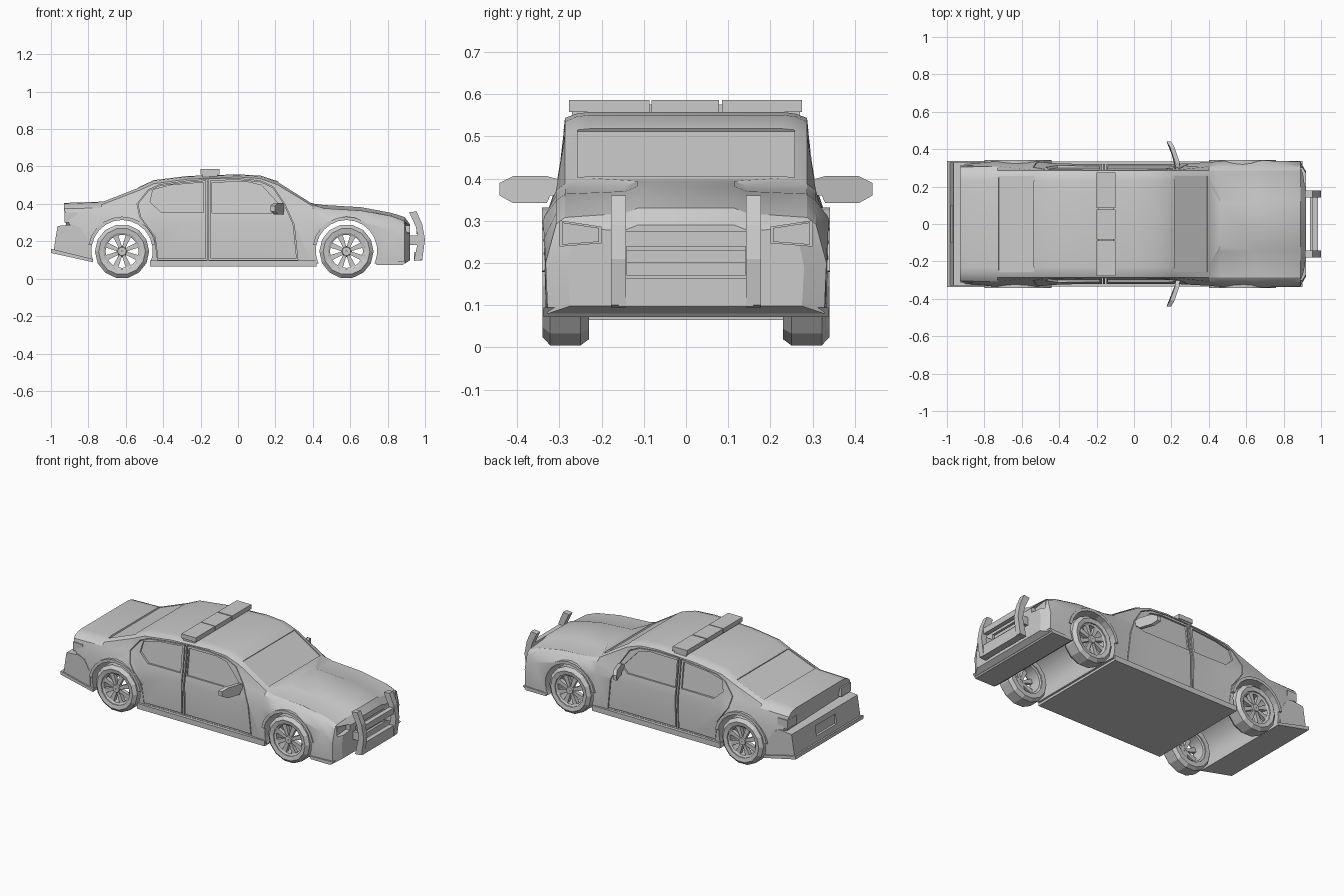
import bpy, bmesh, math
from mathutils import Vector, Matrix

if "Cube" in bpy.data.objects:
    bpy.data.objects.remove(bpy.data.objects["Cube"])

SIDES = (1, -1)
WHEELS = (-.62, .58)
AXLE = .146


def rings(name, loops, closed=False):
    """Bridge equal loops of points; cap the ends unless closed."""
    bm = bmesh.new()
    vs = [[bm.verts.new(p) for p in l] for l in loops]
    n, m = len(loops[0]), len(loops)
    for i in range(m if closed else m - 1):
        a, b = vs[i], vs[(i + 1) % m]
        for j in range(n):
            k = (j + 1) % n
            bm.faces.new((a[j], a[k], b[k], b[j]))
    if not closed:
        bm.faces.new(vs[0])
        bm.faces.new(vs[-1])
    bmesh.ops.recalc_face_normals(bm, faces=bm.faces)
    me = bpy.data.meshes.new(name)
    bm.to_mesh(me)
    bm.free()
    ob = bpy.data.objects.new(name, me)
    bpy.context.collection.objects.link(ob)
    return ob


def extrude_y(name, pts, a, b, slope=0.0):
    """Extrude an (x, z) outline; slope tilts the first end with height."""
    return rings(name, [[(u, a + slope * (v - .38), v) for u, v in pts], [(u, b, v) for u, v in pts]])


def extrude_x(name, pts, a, b):
    return rings(name, [[(t, u, v) for u, v in pts] for t in (a, b)])


def slab(name, pts, w):
    return extrude_y(name, pts, -w, w)


def box(name, x0, x1, y0, y1, z0, z1):
    return extrude_y(name, [(x0, z0), (x1, z0), (x1, z1), (x0, z1)], y0, y1)


def lathe(name, prof, n, x, side):
    """Spin a (radius, y) profile around a wheel axle."""
    angles = [2 * math.pi * k / n for k in range(n)]
    return rings(name, [[(x + r * math.cos(a), side * y, AXLE + r * math.sin(a)) for r, y in prof]
                        for a in angles], True)


def arc(x, r, start, end, n):
    angles = [math.radians(start + (end - start) * k / n) for k in range(n + 1)]
    return [(x + r * math.cos(a), .15 + r * math.sin(a)) for a in angles]


def activate(ob):
    bpy.ops.object.select_all(action='DESELECT')
    bpy.context.view_layer.objects.active = ob
    ob.select_set(True)


def boolean(ob, cutter, op='DIFFERENCE'):
    md = ob.modifiers.new("cut", 'BOOLEAN')
    md.object, md.operation, md.solver = cutter, op, 'EXACT'
    activate(ob)
    bpy.ops.object.modifier_apply(modifier=md.name)
    bpy.data.objects.remove(cutter)


def smooth(ob):
    activate(ob)
    bpy.ops.object.shade_smooth_by_angle(angle=math.radians(25))


def scaled(pts, f):
    c = sum((Vector(p) for p in pts), Vector((0, 0))) / len(pts)
    return [tuple(c + (Vector(p) - c) * f) for p in pts]


# Body section by rule: flank height and width, roof/hood edge height, centre height
def section(x, zm, w, ze, zc):
    zb = .08 + max(0, -.6 - x) * .12 + max(0, x - .89) * .6
    ws = min(.308, w - .015)
    we = min(.287, ws - .015)
    hood = x > .41
    yc = .145 if hood else .26
    zs = min(.382, ze - .016)
    drop = .012 if hood else .004
    half = [(w - .005, zb), (w, zm), (ws, zs), (we, ze), (yc, zc - drop), (yc - .03, zc)]
    lean = .03 if x < -.9 else 0
    right = [(x + (lean if i < 2 else 0), y, z) for i, (y, z) in enumerate(half)]
    return right + [(a, -y, z) for a, y, z in reversed(right)]


body = rings("body_shell", [section(*s) for s in (
    (-.93, .285, .32, .39, .405),
    (-.73, .29, .336, .395, .412),
    (-.53, .30, .336, .472, .49),
    (-.45, .30, .326, .508, .527),
    (-.27, .30, .32, .532, .549),
    (0, .30, .32, .544, .558),
    (.12, .30, .32, .535, .551),
    (.21, .30, .32, .503, .522),
    (.40, .30, .33, .388, .402),
    (.46, .305, .336, .376, .394),
    (.66, .305, .34, .364, .382),
    (.82, .26, .336, .335, .352),
    (.89, .20, .333, .308, .33),
    (.92, .19, .28, .28, .29))])

# Wheel wells run right across the body
for wx in WHEELS:
    boolean(body, slab("well_cutter", arc(wx, .164, 0, 350, 35), .5))

# Windscreen and rear glass recesses
for x0, z0, x1, z1 in ((-.73, .412, -.53, .49), (.21, .522, .40, .402)):
    dx, dz = x1 - x0, z1 - z0
    h = math.hypot(dx, dz) * .47
    c = box("glass_cutter", -h, h, -.257, .257, -.008, .06)
    c.data.transform(Matrix.Translation(((x0 + x1) / 2, 0, (z0 + z1) / 2))
                     @ Matrix.Rotation(-math.atan2(dz, dx), 4, 'Y'))
    boolean(body, c)

# Grille mouth, headlamps and tail lamps
boolean(body, box("grille_cutter", .905, 1, -.14, .14, .17, .255))
box("grille_bar", .89, .914, -.14, .14, .20, .23)
for s in SIDES:
    pts = [(s * .20, .248), (s * .20, .285), (s * .30, .30), (s * .30, .24)]
    boolean(body, extrude_x("lamp_cutter", pts, .885, 1))
    extrude_x("headlamp", scaled(pts, .88), .86, .895)
    box("tail_lamp", -.928, -.86, s * .22, s * .316, .30, .355)

# Doors: cut from the body with a shut-line gap, then window recesses
rear = [(-.165, .10), (-.165, .53), (-.29, .52), (-.42, .502), (-.48, .475), (-.54, .40),
        (-.525, .33), (-.445, .22), (-.43, .10)]
rear_glass = [(-.185, .355), (-.185, .515), (-.36, .50), (-.455, .475), (-.47, .41), (-.41, .355)]
front = [(-.155, .10), (-.155, .532), (0, .535), (.12, .523), (.19, .49), (.25, .40), (.30, .29), (.32, .10)]
front_glass = [(-.14, .35), (-.14, .515), (.05, .517), (.125, .50), (.23, .385), (.19, .35)]
for name, outline, window in (("rear_door", rear, rear_glass), ("front_door", front, front_glass)):
    for s in SIDES:
        door = body.copy()
        door.data = body.data.copy()
        door.name = name
        bpy.context.collection.objects.link(door)
        boolean(door, extrude_y("door_cutter", scaled(outline, .972), s * .255, s * .42), 'INTERSECT')
        boolean(body, extrude_y("gap_cutter", outline, s * .262, s * .42))
        boolean(door, extrude_y("window_cutter", window, s * .296, s * .42, -s * .13))
        smooth(door)
smooth(body)

# Rear bumper with number plate recess, lower lip, sills and splitter
bumper = slab("rear_bumper", [(-.88, .29), (-.965, .282), (-.985, .155), (-.80, .10), (-.80, .20), (-.84, .27)], .328)
boolean(bumper, box("plate_cutter", -1.1, -.965, -.10, .10, .19, .25))
slab("rear_lip", [(-1, .16), (-1, .138), (-.775, .088), (-.775, .105)], .337)
box("sill", -.47, .42, -.335, .335, .065, .098)
slab("front_splitter", [(.74, .072), (.74, .09), (.90, .095), (.88, .072)], .338)

# Wheels and arch lips
for wx in WHEELS:
    for s in SIDES:
        lathe("tyre", [(.10, .335), (.125, .34), (.145, .322), (.145, .25), (.13, .23), (.10, .23)], 14, wx, s)
        smooth(lathe("rim", [(.088, .322), (.102, .33), (.102, .235), (.088, .24)], 28, wx, s))
        lathe("hub", [(.002, .33), (.022, .33), (.03, .30), (.002, .30)], 16, wx, s)
        for k in range(8):
            sp = extrude_y("spoke", [(.015, -.008), (.092, -.015), (.092, .015), (.015, .008)], s * .298, s * .322)
            sp.data.transform(Matrix.Translation((wx, 0, AXLE)) @ Matrix.Rotation((k + .5) * math.pi / 4, 4, 'Y'))
        extrude_y("arch_lip", arc(wx, .164, 10, 170, 10) + arc(wx, .182, 170, 10, 10), s * .30, s * .341)

# Roof light bar in three sections
for y in (-.182, -.002, .18):
    w = .08 if abs(y) < .1 else .095
    box("light_bar", -.20, -.10, y - w, y + w, .558, .586)
box("light_bar_base", -.19, -.11, -.27, .27, .54, .576)

# Door mirrors, swept back
for s in SIDES:
    pts = [(.29, .36), (.322, .36), (.33, .342), (.41, .342), (.442, .36), (.442, .39), (.41, .406),
           (.33, .406), (.29, .395)]
    m = extrude_x("door_mirror", [(s * u, v) for u, v in pts], .222, .246)
    for v in m.data.vertices:
        v.co.x -= 2.4 * (abs(v.co.y) - .30) ** 2

# Push guard
for s in SIDES:
    extrude_y("guard_upright", [(.915, .355), (.955, .36), (.985, .29), (1, .21), (.985, .10), (.94, .095),
                                (.965, .21), (.95, .28)], s * .142, s * .178)
    box("guard_bracket", .86, .97, s * .15, s * .17, .18, .23)
for x0, z0, z1 in ((.94, .097, .14), (.955, .138, .165), (.955, .238, .275)):
    box("guard_bar", x0, .984, -.16, .16, z0, z1)
